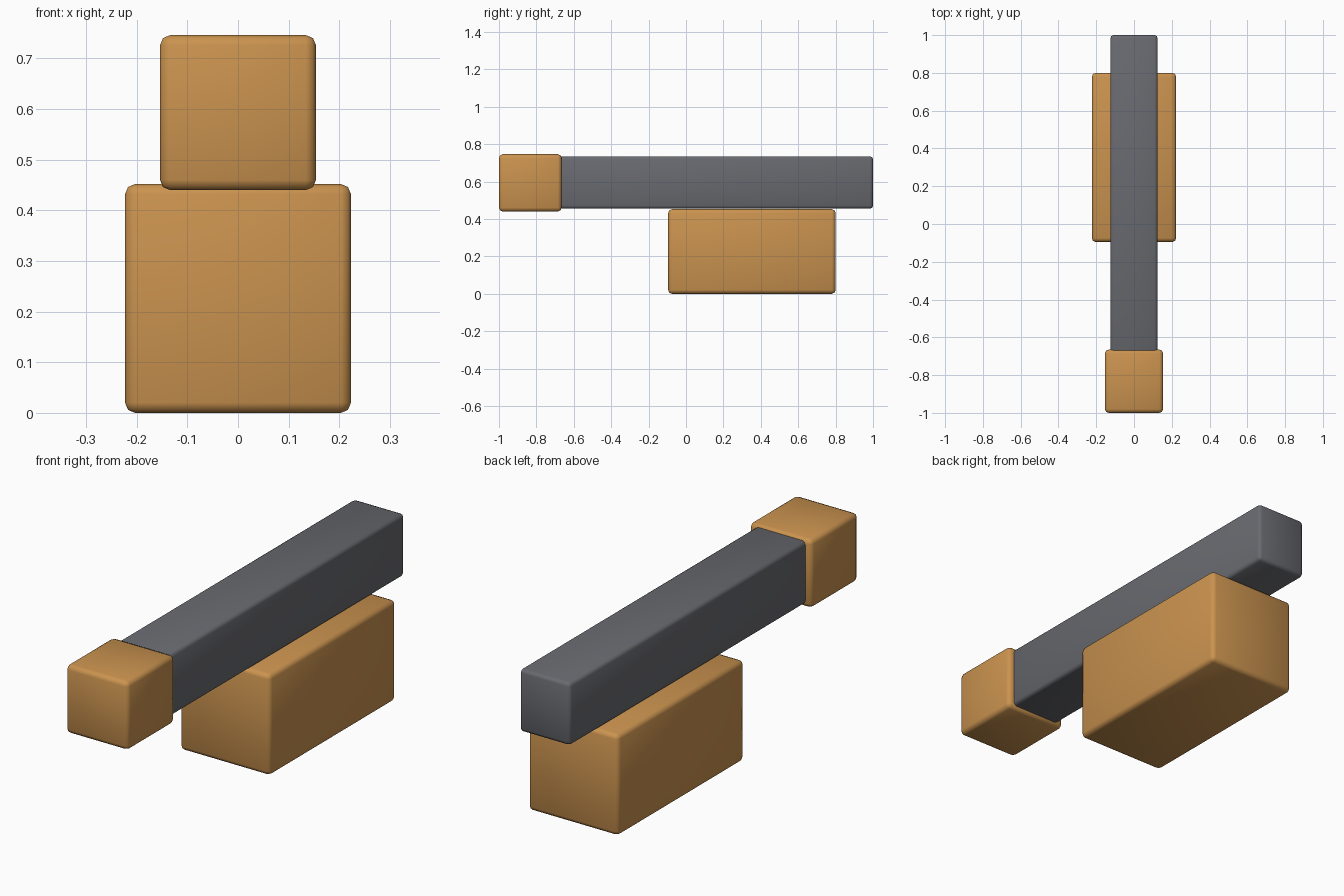
import bpy
from math import radians

# Remove the default cube
default = bpy.data.objects.get("Cube")
if default:
    bpy.data.objects.remove(default, do_unlink=True)


def make_material(name, color):
    mat = bpy.data.materials.new(name)
    mat.use_nodes = True
    mat.diffuse_color = color
    mat.node_tree.nodes["Principled BSDF"].inputs["Base Color"].default_value = color
    return mat


def rounded_box(name, width, y_range, z_range, bevel, mat):
    """Box centred on x = 0 with softly rounded edges."""
    (y0, y1), (z0, z1) = y_range, z_range
    bpy.ops.mesh.primitive_cube_add(size=1, location=(0, (y0 + y1) / 2, (z0 + z1) / 2))
    obj = bpy.context.object
    obj.name = obj.data.name = name
    obj.scale = (width, y1 - y0, z1 - z0)
    bpy.ops.object.transform_apply(location=False, rotation=False, scale=True)
    mod = obj.modifiers.new("rounded_edges", 'BEVEL')
    mod.width = bevel
    mod.segments = 2
    bpy.ops.object.modifier_apply(modifier=mod.name)
    bpy.ops.object.shade_smooth_by_angle(angle=radians(50))
    obj.data.materials.append(mat)
    return obj


wood = make_material("warm wood", (0.59, 0.29, 0.078, 1))
metal = make_material("dark grey metal", (0.14, 0.143, 0.16, 1))

# Lower block, long bar resting on it, and the block capping the bar's front
rounded_box("lower_block", 0.446, (-0.095, 0.8), (0, 0.452), 0.02, wood)
rounded_box("long_bar", 0.25, (-0.72, 1.0), (0.455, 0.735), 0.016, metal)
rounded_box("front_block", 0.308, (-1.0, -0.665), (0.44, 0.746), 0.02, wood)
